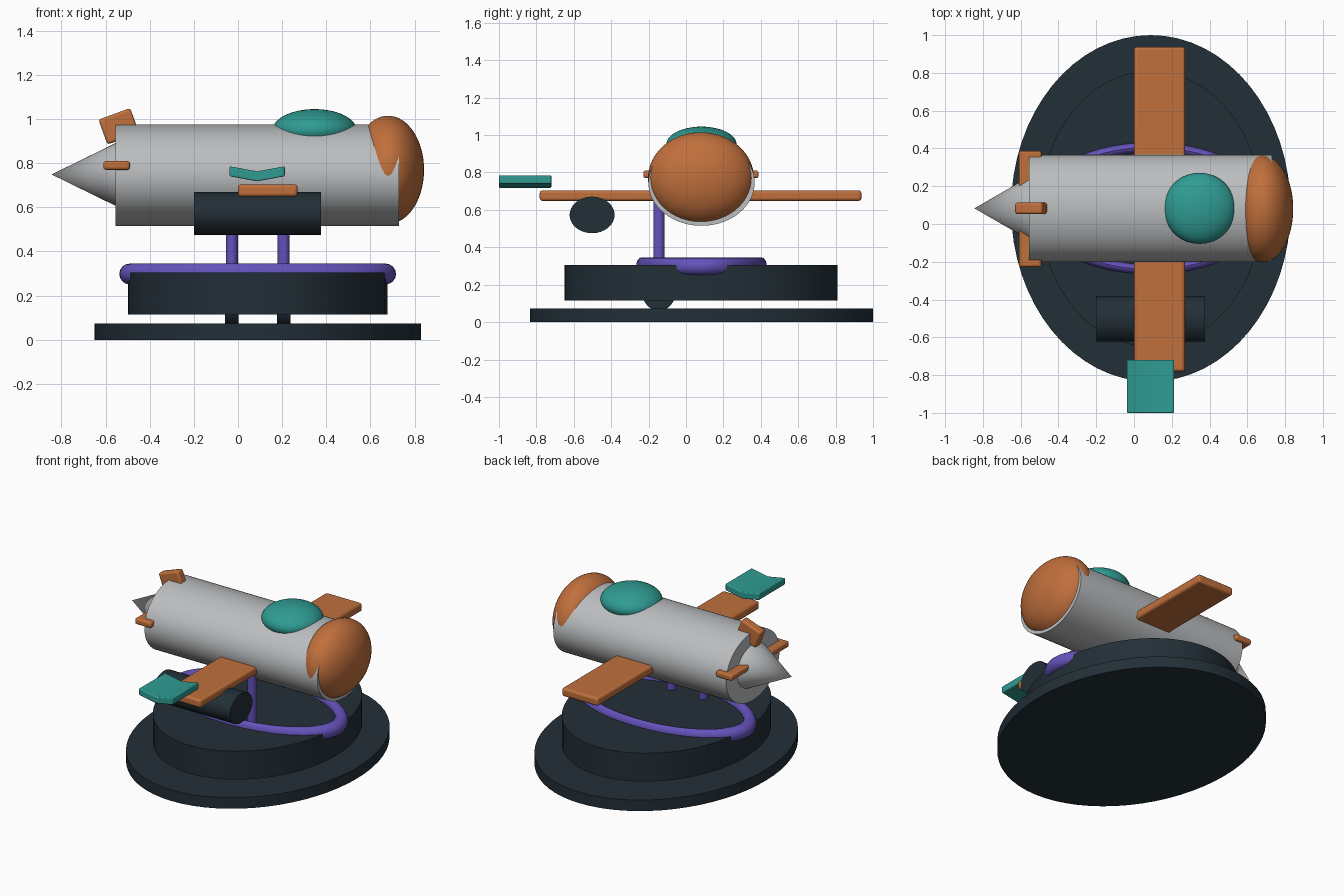
import bpy, bmesh, math
from mathutils import Matrix, Vector

cube = bpy.data.objects.get("Cube")
if cube:
    bpy.data.objects.remove(cube, do_unlink=True)


def material(name, rgb):
    m = bpy.data.materials.new(name)
    m.use_nodes = True
    m.diffuse_color = (*rgb, 1)
    m.node_tree.nodes["Principled BSDF"].inputs["Base Color"].default_value = (*rgb, 1)
    return m


grey = material("hull grey", (0.50, 0.51, 0.52))
orange = material("burnt orange", (0.53, 0.16, 0.045))
teal = material("teal", (0.028, 0.33, 0.29))
purple = material("violet", (0.13, 0.085, 0.50))
dark = material("dark slate", (0.016, 0.028, 0.038))

CY = 0.083  # shared centre line of the craft
CX = 0.089  # centre of the stand


def finish(name, bm, mat):
    """Turn a bmesh into a shaded, coloured object."""
    bmesh.ops.recalc_face_normals(bm, faces=bm.faces)
    mesh = bpy.data.meshes.new(name)
    bm.to_mesh(mesh)
    bm.free()
    mesh.materials.append(mat)
    ob = bpy.data.objects.new(name, mesh)
    bpy.context.collection.objects.link(ob)
    bpy.ops.object.select_all(action="DESELECT")
    ob.select_set(True)
    bpy.context.view_layer.objects.active = ob
    bpy.ops.object.shade_smooth_by_angle(angle=math.radians(35))
    return ob


def cylinder(name, mat, centre, size, axis="Z", tip=1.0):
    """Elliptical cylinder or cone of full size (x, y, z), lying along an axis."""
    bm = bmesh.new()
    bmesh.ops.create_cone(bm, cap_ends=True, segments=64, radius1=0.5,
                          radius2=0.5 * tip, depth=1)
    turn = Matrix.Rotation(math.radians(-90), 4, "Y") if axis == "X" else Matrix()
    bmesh.ops.transform(bm, verts=bm.verts,
                        matrix=Matrix.Translation(centre) @ Matrix.Diagonal((*size, 1)) @ turn)
    return finish(name, bm, mat)


def ellipsoid(name, mat, centre, radii):
    bm = bmesh.new()
    bmesh.ops.create_uvsphere(bm, u_segments=64, v_segments=32, radius=1)
    bmesh.ops.transform(bm, verts=bm.verts,
                        matrix=Matrix.Translation(centre) @ Matrix.Diagonal((*radii, 1)))
    return finish(name, bm, mat)


def bevelled(ob, width):
    mod = ob.modifiers.new("rounded edges", "BEVEL")
    mod.width = width
    mod.segments = 3
    return ob


def box(name, mat, centre, size, tilt=0, width=0.012):
    bm = bmesh.new()
    bmesh.ops.create_cube(bm, size=1)
    turn = Matrix.Rotation(math.radians(tilt), 4, "Y")
    bmesh.ops.transform(bm, verts=bm.verts,
                        matrix=Matrix.Translation(centre) @ turn @ Matrix.Diagonal((*size, 1)))
    return bevelled(finish(name, bm, mat), width)


# Stand: wide lower disc and raised upper disc
cylinder("base_disc", dark, (CX, CY, 0.037), (1.48, 1.834, 0.074))
cylinder("upper_disc", dark, (CX, 0.08, 0.21), (1.175, 1.46, 0.19))

# Oval ring lying on the upper disc
bm = bmesh.new()
major, minor, rings, sides = 0.58, 0.047, 72, 16
grid = []
for i in range(rings):
    a = 2 * math.pi * i / rings
    loop = []
    for j in range(sides):
        b = 2 * math.pi * j / sides
        r = major + minor * math.cos(b)
        loop.append(bm.verts.new((CX + r * math.cos(a), CY + 0.557 * r * math.sin(a),
                                  0.298 + minor * math.sin(b))))
    grid.append(loop)
for i in range(rings):
    n = (i + 1) % rings
    for j in range(sides):
        k = (j + 1) % sides
        bm.faces.new((grid[i][j], grid[n][j], grid[n][k], grid[i][k]))
finish("oval_ring", bm, purple)

# Two struts, each standing on a wheel
for side, x in (("left", 0.207), ("right", -0.028)):
    cylinder(side + "_strut", purple, (x, -0.145, 0.39), (0.054, 0.06, 0.52))
    cylinder(side + "_wheel", dark, (x, -0.145, 0.147), (0.06, 0.17, 0.17), "X")

# Hull with rounded nose, tail cone and canopy
cylinder("hull", grey, (0.0875, CY, 0.745), (1.285, 0.568, 0.46), "X")
ellipsoid("nose_cap", orange, (0.68, 0.08, 0.77), (0.163, 0.283, 0.245))
cylinder("tail_cone", grey, (-0.70, CY, 0.749), (0.29, 0.335, 0.284), "X", tip=0)
ellipsoid("canopy", teal, (0.347, CY, 0.95), (0.19, 0.188, 0.095))

# Wing through the hull, with an engine pod on one side
box("wing", orange, (0.135, 0.078, 0.676), (0.27, 1.72, 0.056), width=0.015)
cylinder("engine_pod", dark, (0.0875, -0.502, 0.573), (0.575, 0.24, 0.195), "X")

# Tail fins
box("top_fin", orange, (-0.54, CY, 0.967), (0.153, 0.06, 0.12), tilt=-20)
box("side_fins", orange, (-0.55, 0.08, 0.79), (0.12, 0.615, 0.04))

# Shallow chevron plate above the wing tip
profile = [(-0.125, 0.786), (0, 0.763), (0.125, 0.786),
           (0.125, 0.741), (0, 0.718), (-0.125, 0.741)]
bm = bmesh.new()
face = bm.faces.new([bm.verts.new((CX - 0.002 + x, -1, z)) for x, z in profile])
new = bmesh.ops.extrude_face_region(bm, geom=[face])["geom"]
bmesh.ops.translate(bm, vec=Vector((0, 0.28, 0)),
                    verts=[v for v in new if isinstance(v, bmesh.types.BMVert)])
bevelled(finish("chevron_plate", bm, teal), 0.006)
